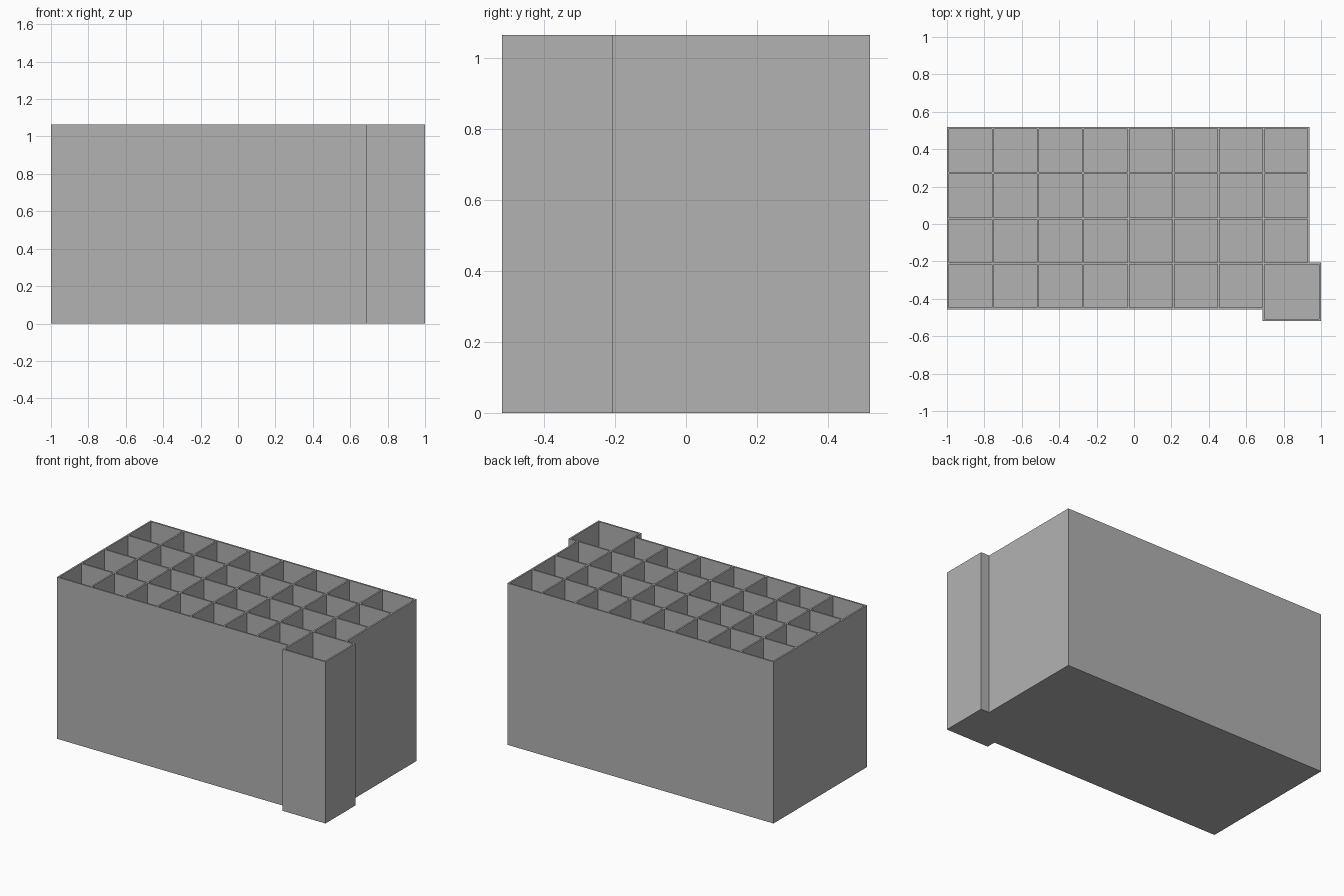
import bpy
import bmesh
from mathutils import Matrix, Vector

cube = bpy.data.objects.get("Cube")
if cube:
    bpy.data.objects.remove(cube, do_unlink=True)

HEIGHT = 1.064
WALL = 0.0107
FLOOR = 0.0125
PITCH = 0.241          # spacing of the small compartments
BIG = 0.313            # outer size of the large corner compartment
COLS, ROWS = 8, 4
LEFT, BACK = -1.0, 0.518

grey = bpy.data.materials.new("plain grey")
grey.use_nodes = True
grey.diffuse_color = (0.448, 0.448, 0.448, 1)
grey.node_tree.nodes["Principled BSDF"].inputs["Base Color"].default_value = grey.diffuse_color


def new_object(name, bm):
    bmesh.ops.recalc_face_normals(bm, faces=bm.faces)
    mesh = bpy.data.meshes.new(name)
    bm.to_mesh(mesh)
    bm.free()
    mesh.materials.append(grey)
    obj = bpy.data.objects.new(name, mesh)
    bpy.context.collection.objects.link(obj)
    return obj


def add_box(bm, low, high):
    low, high = Vector(low), Vector(high)
    place = Matrix.Translation((low + high) / 2) @ Matrix.Diagonal((high - low).to_4d())
    bmesh.ops.create_cube(bm, size=1, matrix=place)


# Outer body: floor outline with the protruding corner, pulled up
right = LEFT + COLS * PITCH + WALL
front = BACK - ROWS * PITCH - WALL
big_x = LEFT + (COLS - 1) * PITCH
big_y = BACK - (ROWS - 1) * PITCH
big_right, big_front = big_x + BIG, big_y - BIG
outline = [(LEFT, front), (big_x, front), (big_x, big_front), (big_right, big_front),
           (big_right, big_y), (right, big_y), (right, BACK), (LEFT, BACK)]
bm = bmesh.new()
base = bm.faces.new([bm.verts.new((x, y, 0)) for x, y in outline])
side = bmesh.ops.extrude_face_region(bm, geom=[base], use_keep_orig=True)["geom"]
bmesh.ops.translate(bm, vec=(0, 0, HEIGHT),
                    verts=[v for v in side if isinstance(v, bmesh.types.BMVert)])
organizer = new_object("compartment_box", bm)

# Compartments: one pocket per grid cell, the front left corner one larger
bm = bmesh.new()
for col in range(COLS):
    for row in range(ROWS):
        corner = col == COLS - 1 and row == ROWS - 1
        size = BIG - 2 * WALL if corner else PITCH - WALL
        x = LEFT + col * PITCH + WALL
        y = BACK - row * PITCH - WALL
        add_box(bm, (x, y - size, FLOOR), (x + size, y, HEIGHT + 0.1))
pockets = new_object("pocket_cutter", bm)
pockets.hide_render = True

# Cut the pockets and bake the result
cut = organizer.modifiers.new("pockets", 'BOOLEAN')
cut.operation = 'DIFFERENCE'
cut.solver = 'EXACT'
cut.object = pockets
graph = bpy.context.evaluated_depsgraph_get()
baked = bpy.data.meshes.new_from_object(organizer.evaluated_get(graph))
organizer.modifiers.clear()
organizer.data = baked
bpy.data.objects.remove(pockets, do_unlink=True)
